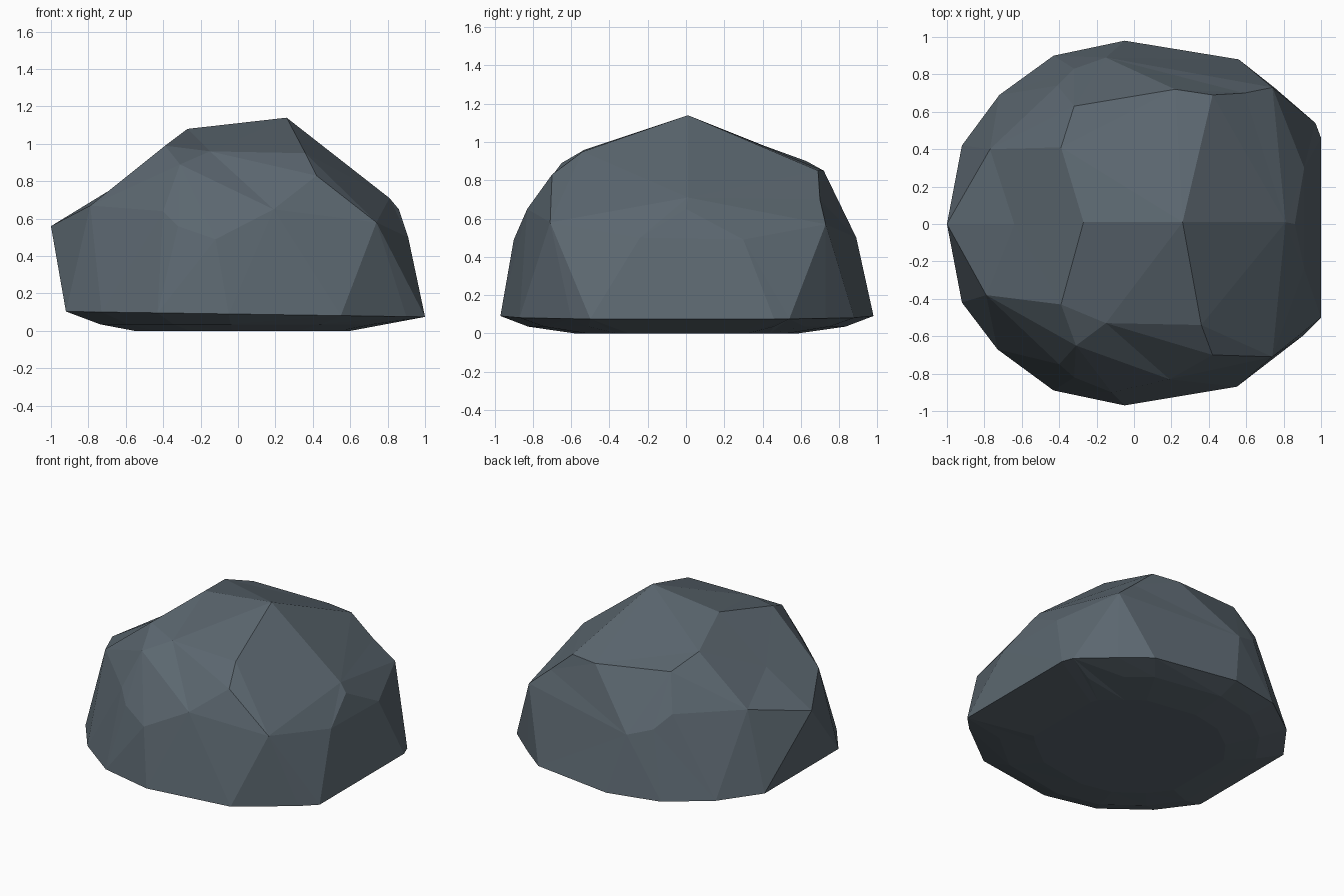
import bpy, bmesh
from mathutils import Vector

if "Cube" in bpy.data.objects:
    bpy.data.objects.remove(bpy.data.objects["Cube"])

# Underside and foot outline, (x, y) loops
foot = [(-.92, .42), (-.72, .69), (-.43, .9), (-.05, .98), (.56, .88), (.75, .73), (.97, .54), (1, .46),
        (1, -.5), (.9, -.6), (.55, -.87), (-.05, -.97), (-.43, -.89), (-.73, -.67), (-.92, -.42)]

# Facet corners on the body
body = [(-1, 0, .56), (-.79, -.38, .67), (-.77, .4, .66), (-.64, 0, .78),
        # crown
        (.26, .01, 1.14), (-.27, .01, 1.08), (-.39, .41, .98), (-.39, -.43, .99),
        (-.15, -.53, .96), (.36, -.54, .95),
        # front shoulder
        (-.31, -.65, .89), (-.4, -.75, .64), (-.32, -.82, .56), (-.12, -.9, .49),
        (.19, -.83, .65), (.42, -.7, .83), (.74, -.71, .58),
        # back shoulder
        (-.32, .63, .9), (-.41, .74, .66), (-.32, .83, .56), (-.15, .89, .5),
        (.22, .72, .85), (.42, .69, .85), (.59, .7, .7), (.74, .73, .57),
        # right side
        (.81, .01, .71), (.86, 0, .65), (.91, -.24, .5), (.91, .3, .49)]

pts = [Vector(p) for p in body]
pts += [Vector((x, y, .09 - .015 * x)) for x, y in foot]
pts += [Vector((x * .8, y * .85, .035)) for x, y in foot]
pts += [Vector((x * .6, y * .6, 0)) for x, y in foot]

# Connect the corners with a hull of an inflated copy, then restore true
# positions so shallow hollows survive
centre = Vector((0, 0, .35))
bm = bmesh.new()
true_pos = {}
for p in pts:
    d = p - centre
    v = bm.verts.new(centre + d * .5 + d.normalized() * .6)
    true_pos[v] = p
res = bmesh.ops.convex_hull(bm, input=bm.verts[:])
for v in [v for v in bm.verts if not v.link_faces]:
    bm.verts.remove(v)
for v in bm.verts:
    v.co = true_pos[v]
bmesh.ops.recalc_face_normals(bm, faces=bm.faces[:])

mesh = bpy.data.meshes.new("boulder")
bm.to_mesh(mesh)
bm.free()
boulder = bpy.data.objects.new("boulder", mesh)
bpy.context.collection.objects.link(boulder)

# Slate stone colour
stone = bpy.data.materials.new("slate_stone")
stone.diffuse_color = (.105, .135, .16, 1)
stone.use_nodes = True
stone.node_tree.nodes["Principled BSDF"].inputs["Base Color"].default_value = stone.diffuse_color
mesh.materials.append(stone)
